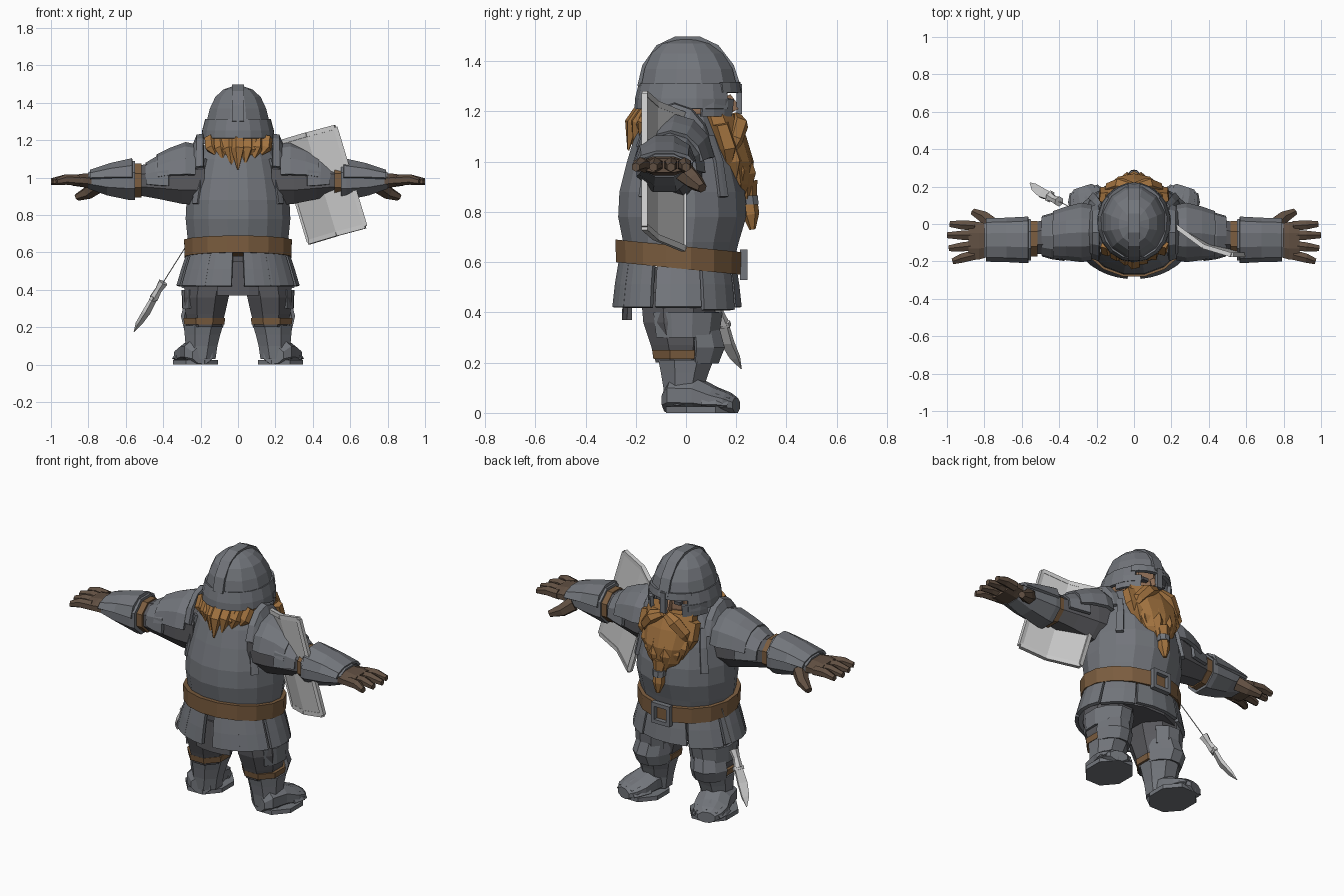
import bpy, bmesh
from math import cos, sin, pi, radians
from mathutils import Vector

def material(name, rgb):
    m = bpy.data.materials.new(name)
    m.diffuse_color = (*rgb, 1)
    return m

STEEL = material("steel", (0.17, 0.18, 0.20))
DARK = material("dark mail", (0.10, 0.10, 0.11))
LEATHER = material("leather", (0.20, 0.11, 0.05))
GLOVE = material("glove", (0.12, 0.08, 0.055))
HAIR = material("hair", (0.36, 0.17, 0.05))
SKIN = material("skin", (0.30, 0.17, 0.10))
Z, X = Vector((0, 0, 1)), Vector((1, 0, 0))

def finish(name, bm, mat, mirror=False, thick=0):
    bmesh.ops.recalc_face_normals(bm, faces=bm.faces)
    me = bpy.data.meshes.new(name)
    bm.to_mesh(me)
    bm.free()
    ob = bpy.data.objects.new(name, me)
    bpy.context.collection.objects.link(ob)
    if mat:
        me.materials.append(mat)
    if thick:
        s = ob.modifiers.new("thickness", 'SOLIDIFY')
        s.thickness, s.offset = thick, 0
    if mirror:
        ob.modifiers.new("mirror", 'MIRROR')
    return ob

def loft(name, rings, n=8, mat=STEEL, axis=Z, arc=None, mirror=False, thick=0.02):
    """Rings are (x, y, z, ru, rv) across the axis; an arc in degrees leaves an open plate."""
    t = Vector(axis).normalized()
    u = X.copy() if abs(t.z) > 0.9999 else Z.cross(t).normalized()
    v = t.cross(u)
    bm = bmesh.new()
    rows = []
    for x, y, z, ru, rv in rings:
        if arc:
            angs = [radians(arc[0] + (arc[1] - arc[0]) * i / n) for i in range(n + 1)]
            k = 1
        else:
            angs = [(i + 0.5) * 2 * pi / n for i in range(n)]
            k = 1 / cos(pi / n) if n % 4 == 0 else 1
        rows.append([bm.verts.new(Vector((x, y, z)) + u * ru * k * cos(a) + v * rv * k * sin(a)) for a in angs])
    count = n if arc else len(rows[0])
    for a, b in zip(rows, rows[1:]):
        for i in range(count):
            j = i + 1 if arc else (i + 1) % n
            bm.faces.new((a[i], a[j], b[j], b[i]))
    if not arc:
        bm.faces.new(rows[0])
        bm.faces.new(rows[-1])
    return finish(name, bm, mat, mirror, thick if arc else 0)

def beam(name, pts, radii, n=5, mat=STEEL, mirror=False, flat=1.0):
    """Tapered rod through points."""
    axis = Vector(pts[-1]) - Vector(pts[0])
    return loft(name, [(*p, r, r * flat) for p, r in zip(pts, radii)], n, mat, axis, mirror=mirror)

def box(name, c, s, mat=STEEL, mirror=False):
    x, y, z = c
    return loft(name, [(x, y, z - s[2] / 2, s[0] / 2, s[1] / 2), (x, y, z + s[2] / 2, s[0] / 2, s[1] / 2)], 4, mat, mirror=mirror)

# Torso and belt
loft("cuirass", [(0, -.02, .60, .25, .21), (0, -.02, .68, .27, .23), (0, -.015, .78, .28, .255),
                 (0, -.015, .88, .275, .25), (0, -.015, 1.0, .25, .22), (0, -.02, 1.1, .22, .185),
                 (0, -.02, 1.19, .17, .15)], 16)
for sy in (1, -1):
    loft("breastplate_edge", [(0, -.01, .86, .285, .258), (0, -.01, 1.0, .258, .227), (0, -.02, 1.1, .228, .19)],
         2, arc=(sy * 33, sy * 42), mirror=True)
TILT = (0, .1, 1)
loft("belt", [(0, -.03, .575, .285, .25), (0, -.03, .665, .288, .252)], 16, LEATHER, TILT)
for dx in (-.05, .05):
    box("buckle_side", (dx, .23, .59), (.022, .03, .12))
for dz in (-.05, .05):
    box("buckle_bar", (0, .23, .59 + dz), (.12, .03, .022))

# Skirt of armour panels
loft("skirt_lining", [(0, -.03, .43, .27, .20), (0, -.03, .58, .26, .21)], 12, DARK)
for a0, a1, low in [(-20, 22, .42), (24, 62, .41), (64, 116, .42), (118, 156, .41), (158, 200, .42),
                    (204, 238, .42), (235, 264, .42), (276, 305, .42), (302, 336, .42)]:
    loft("skirt_panel", [(0, -.035, .60, .265, .225), (0, -.035, .51, .295, .24), (0, -.035, low, .322, .25)],
         3, arc=(a0, a1))
loft("rear_flap", [(0, -.03, .55, .25, .21), (0, -.03, .37, .26, .215)], 4, DARK, arc=(245, 295))

# Legs
loft("thigh", [(.175, -.02, .20, .085, .10), (.175, -.02, .27, .105, .12), (.17, -.03, .36, .12, .14),
               (.15, -.03, .48, .13, .15)], 8, DARK, mirror=True)
loft("knee_strap", [(.18, -.015, .215, .107, .115), (.18, -.015, .25, .112, .12)], 8, LEATHER, mirror=True)
loft("knee_plate", [(.185, 0, .20, .10, .125), (.19, 0, .26, .11, .15), (.18, 0, .33, .10, .13)],
     5, arc=(15, 165), mirror=True)
loft("thigh_plate", [(.18, -.01, .30, .112, .135), (.175, -.01, .40, .12, .15)], 6, arc=(-50, 140), mirror=True)
loft("boot_shaft", [(.205, -.01, .03, .085, .075), (.195, -.01, .10, .085, .08), (.19, -.005, .16, .095, .095),
                    (.185, 0, .21, .105, .11)], 8, mirror=True)
TOE = Vector((.09, .28, 0))
loft("boot_foot", [(.19, -.08, .05, .055, .045), (.205, -.05, .07, .085, .07), (.225, .05, .068, .09, .068),
                   (.25, .12, .05, .095, .05), (.265, .17, .04, .082, .04), (.275, .20, .03, .05, .03)],
     8, axis=TOE, mirror=True)
loft("toe_cap", [(.24, .09, .03, .098, .075), (.258, .145, .03, .094, .056), (.268, .185, .025, .075, .04)],
     4, axis=TOE, arc=(0, 180), mirror=True, thick=.012)
loft("boot_sole", [(.228, .06, 0, .12, .14), (.228, .06, .025, .12, .14)], 8, mirror=True)

# Shoulders and arms
loft("upper_arm", [(.18, -.05, .99, .12, .14), (.30, -.055, .985, .115, .125), (.42, -.065, .985, .10, .10),
                   (.53, -.075, .985, .085, .08)], 8, DARK, X, mirror=True)
loft("shoulder_collar", [(.185, -.045, 1.0, .15, .225), (.215, -.045, 1.0, .14, .222), (.23, -.045, 1.0, .13, .18)],
     6, axis=X, arc=(15, 165), mirror=True)
loft("shoulder_plate", [(.23, -.045, 1.0, .14, .17), (.28, -.045, 1.0, .15, .18),
                        (.36, -.05, 1.0, .135, .15), (.43, -.06, .99, .12, .125)],
     6, axis=X, arc=(5, 175), mirror=True)
loft("lower_shoulder_plate", [(.37, -.06, .98, .13, .145), (.44, -.065, .98, .115, .12), (.49, -.065, .98, .10, .09)],
     6, axis=X, arc=(-10, 190), mirror=True)
loft("elbow_strap", [(.515, -.08, .985, .095, .09), (.55, -.08, .985, .095, .09)], 8, LEATHER, X, mirror=True)
loft("gauntlet_cuff", [(.55, -.085, .985, .11, .105), (.58, -.085, .985, .113, .105), (.70, -.085, .98, .102, .075),
                       (.80, -.085, .985, .09, .045)], 8, axis=X, mirror=True)
loft("gauntlet_plate", [(.565, -.085, 1.0, .118, .102), (.68, -.085, 1.0, .112, .075), (.79, -.085, .995, .11, .042)],
     5, axis=X, arc=(0, 180), mirror=True, thick=.015)

# Hands
loft("palm", [(.76, -.085, .98, .085, .042), (.83, -.09, .985, .10, .036), (.885, -.09, .985, .10, .028)],
     8, GLOVE, X, mirror=True)
for y0, y1, tip in [(-.01, .0, .985), (-.06, -.06, 1.0), (-.115, -.13, .99), (-.165, -.20, .97)]:
    beam("finger", [(.85, y0, .985), (.92, (y0 + y1) / 2, .99), (tip, y1, .978)], [.03, .028, .018], 6, GLOVE, True)
beam("thumb", [(.75, -.01, .96), (.80, .035, .92), (.86, .065, .895)], [.045, .036, .02], 6, GLOVE, True)

# Head and helmet
loft("head", [(0, .01, 1.10, .12, .12), (0, .015, 1.20, .14, .15), (0, .015, 1.33, .14, .15)], 10, SKIN)
beam("nose", [(0, .16, 1.26), (0, .19, 1.2)], [.02, .033], 5, SKIN)
for sx in (-1, 1):
    box("eye", (.06 * sx, .157, 1.245), (.04, .03, .018), DARK)
loft("helmet_dome", [(0, .012, 1.30, .168, .19), (0, .01, 1.37, .15, .175), (0, .005, 1.43, .122, .142),
                     (0, .0, 1.47, .08, .10), (0, 0, 1.488, .03, .045)], 12)
loft("helmet_skirt", [(0, .01, 1.21, .188, .205), (0, .01, 1.25, .184, .203), (0, .012, 1.31, .168, .19)],
     14, arc=(132, 408))
loft("brow_band", [(0, .01, 1.275, .18, .203), (0, .01, 1.315, .174, .197)], 8, arc=(40, 140))
box("nose_guard", (0, .212, 1.25), (.035, .02, .12))
loft("cheek_plate", [(0, .01, 1.18, .185, .195), (0, .01, 1.25, .186, .205)], 3, arc=(15, 58), mirror=True)
crest = [(-.195, 1.30), (-.175, 1.38), (-.12, 1.455), (-.05, 1.487), (.05, 1.487), (.12, 1.455), (.18, 1.38), (.21, 1.29)]
bm = bmesh.new()
rows = [[bm.verts.new((x, y * .97 + .006, z)) for x in (-.032, .032)] for y, z in crest]
for a, b in zip(rows, rows[1:]):
    bm.faces.new((a[0], a[1], b[1], b[0]))
finish("helmet_crest", bm, STEEL, thick=.022)

# Hair below the helmet at the back
loft("back_hair", [(0, -.09, 1.10, .10, .11), (0, -.08, 1.15, .155, .14), (0, -.06, 1.215, .165, .125)], 10, HAIR)
for x, z in [(-.14, 1.12), (-.09, 1.09), (-.04, 1.065), (.0, 1.045), (.045, 1.07), (.095, 1.09), (.145, 1.12)]:
    y = -.215 + abs(x) * .5
    beam("hair_lock", [(x * 1.05, y + .04, 1.215), (x, y, 1.155), (x * .85, y - .015, z)], [.036, .038, .005], 5, HAIR, flat=.8)

# Beard with tied tail
loft("beard", [(0, .215, .86, .045, .03), (0, .20, .91, .105, .06), (0, .18, 1.0, .145, .09),
               (0, .15, 1.1, .165, .09), (0, .12, 1.19, .155, .08)], 10, HAIR)
for x, top, low in [(.155, 1.15, .96), (.12, 1.10, .905), (.08, 1.06, .87), (.035, 1.05, .85)]:
    y = .262 - x * .6
    beam("beard_lock", [(x, y - .03, top), (x, y, (top + low) / 2), (x * .8, y, low)],
         [.035, .038, .008], 5, HAIR, True)
beam("moustache", [(.01, .20, 1.18), (.07, .21, 1.15), (.13, .19, 1.08), (.15, .175, 1.02)],
     [.025, .04, .035, .006], 6, HAIR, True)
beam("beard_tail", [(0, .235, .92), (0, .25, .86), (0, .258, .79), (0, .265, .73)], [.05, .032, .034, .012], 6, HAIR)
loft("beard_ring", [(0, .255, .83, .034, .034), (0, .25, .865, .036, .036)], 8)

# Bent shield hung over the left arm
down = Vector((.16, 0, -.53))
tops = [Vector((.22, -.01, 1.185)), Vector((.37, -.12, 1.23)), Vector((.52, -.165, 1.27))]
bm = bmesh.new()
cols = [[bm.verts.new(p), bm.verts.new(p + down)] for p in tops]
for a, b in zip(cols, cols[1:]):
    bm.faces.new((a[0], b[0], b[1], a[1]))
finish("shield", bm, None, thick=.018)
lows = [p + down for p in tops]
rim = tops + lows[::-1]
for a, b in zip(rim, rim[1:] + rim[:1]):
    beam("shield_rim", [a, b], [.012, .012], 4, None)

# Dagger on a thin cord
beam("dagger_cord", [(-.28, .06, .63), (-.40, .12, .44)], [.002, .002], 4, None)
beam("dagger_grip", [(-.40, .12, .44), (-.425, .13, .40), (-.45, .147, .355)], [.028, .02, .026], 6, None)
beam("dagger_guard", [(-.445, .145, .362), (-.455, .15, .345)], [.035, .035], 6, None, flat=.5)
beam("dagger_blade", [(-.455, .15, .345), (-.49, .165, .28), (-.53, .195, .22), (-.556, .22, .175)],
     [.022, .026, .02, .002], 4, None, flat=.4)
